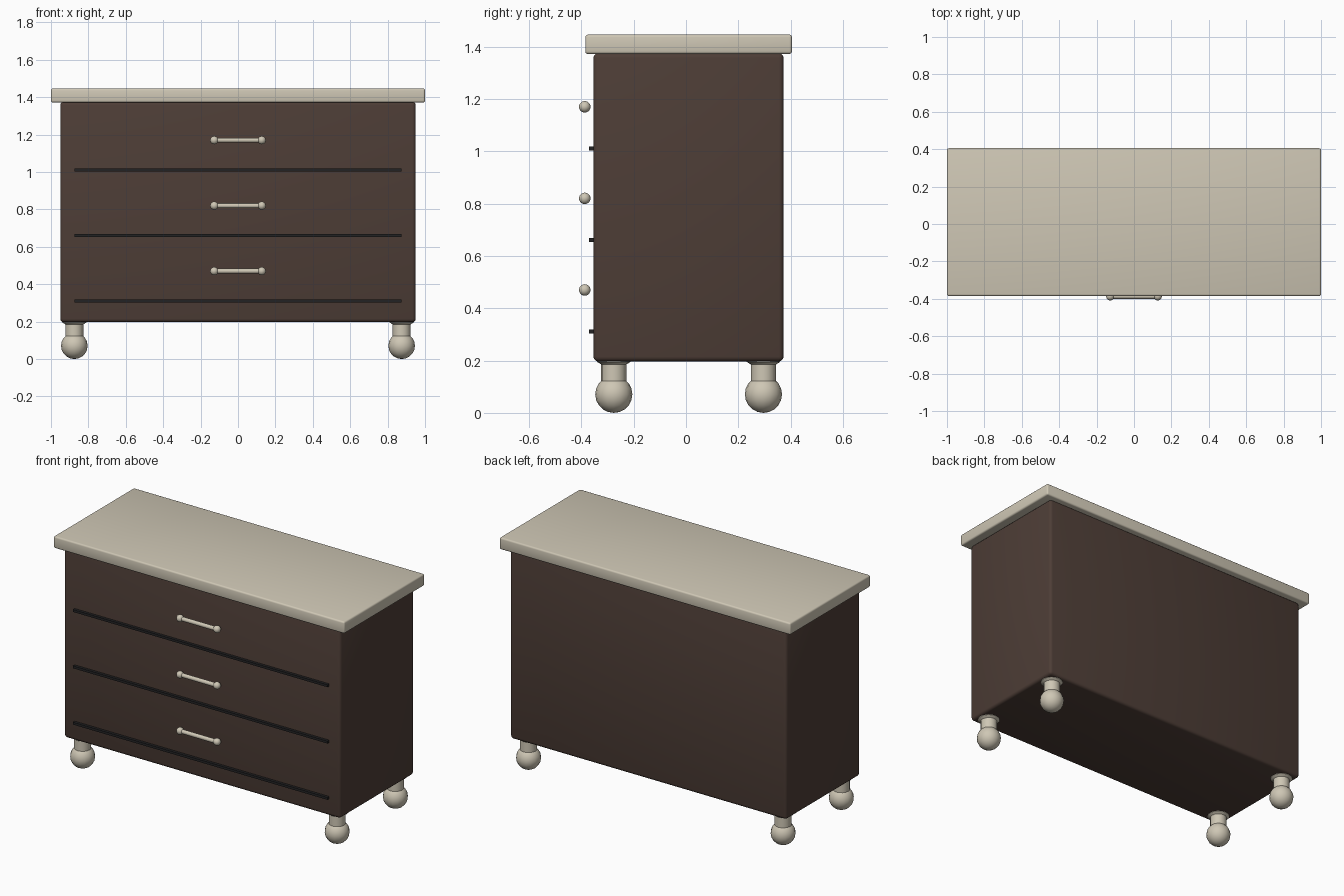
import bpy, bmesh, math

if "Cube" in bpy.data.objects:
    bpy.data.objects.remove(bpy.data.objects["Cube"])

def material(name, color):
    m = bpy.data.materials.new(name)
    m.diffuse_color = (*color, 1)
    m.use_nodes = True
    m.node_tree.nodes["Principled BSDF"].inputs["Base Color"].default_value = m.diffuse_color
    return m

BROWN = material("dark_wood", (0.075, 0.047, 0.037))
CREAM = material("cream", (0.62, 0.57, 0.46))
BLACK = material("groove_black", (0.016, 0.016, 0.017))

def finish(bm, name, mat, angle=40):
    bmesh.ops.recalc_face_normals(bm, faces=bm.faces)
    me = bpy.data.meshes.new(name)
    bm.to_mesh(me)
    bm.free()
    me.materials.append(mat)
    ob = bpy.data.objects.new(name, me)
    bpy.context.collection.objects.link(ob)
    bpy.ops.object.select_all(action='DESELECT')
    bpy.context.view_layer.objects.active = ob
    ob.select_set(True)
    bpy.ops.object.shade_smooth_by_angle(angle=math.radians(angle))
    return ob

def box(name, lo, hi, mat, bevel=0):
    bm = bmesh.new()
    bmesh.ops.create_cube(bm, size=1)
    for v in bm.verts:
        v.co = [l + (c + 0.5) * (h - l) for c, l, h in zip(v.co, lo, hi)]
    if bevel:
        bmesh.ops.bevel(bm, geom=bm.edges[:], offset=bevel, segments=3,
                        profile=0.5, affect='EDGES')
    return finish(bm, name, mat)

def lathe(name, profile, loc, mat, axis='Z', steps=16):
    """Spin a closed (radius, height) profile around an axis."""
    bm = bmesh.new()
    verts = [bm.verts.new((r, 0, z)) for r, z in profile]
    edges = [bm.edges.new(p) for p in zip(verts, verts[1:])]
    bmesh.ops.spin(bm, geom=verts + edges, cent=(0, 0, 0), axis=(0, 0, 1),
                   angle=math.tau, steps=steps)
    bmesh.ops.remove_doubles(bm, verts=bm.verts, dist=1e-5)
    ob = finish(bm, name, mat, 50)
    ob.location = loc
    if axis == 'X':
        ob.rotation_euler = (0, math.pi / 2, 0)
    return ob

def ball(r, z, n):
    return [(r * math.sin(math.pi * i / n), z - r * math.cos(math.pi * i / n))
            for i in range(n + 1)]

# Cabinet and overhanging top
box("cabinet_body", (-0.95, -0.354, 0.197), (0.95, 0.373, 1.375), BROWN, 0.018)
box("table_top", (-1, -0.385, 1.372), (1, 0.405, 1.446), CREAM, 0.01)

# Drawer gap strips and handles
for i in range(3):
    dz = -0.35 * i
    box(f"drawer_gap_{i}", (-0.875, -0.371, 1.003 + dz),
        (0.875, -0.345, 1.018 + dz), BLACK)
    at = (0, -0.387, 1.17 + dz)
    lathe(f"handle_bar_{i}", [(0, -0.125), (0.013, -0.125), (0.013, 0.125), (0, 0.125)],
          at, CREAM, 'X')
    for s in (-1, 1):
        lathe(f"handle_knob_{i}_{s}", ball(0.022, 0, 10),
              (s * 0.127, at[1], at[2]), CREAM)

# Turned feet: ball, neck and flared collar
neck = [(0, 0.1), (0.048, 0.1), (0.048, 0.185), (0.064, 0.195), (0.064, 0.203), (0, 0.203)]
for x in (-0.875, 0.875):
    for side, y in (("front", -0.276), ("back", 0.296)):
        lathe(f"{side}_foot_ball_{x}", ball(0.071, 0.071, 10), (x, y, 0), CREAM)
        lathe(f"{side}_foot_neck_{x}", neck, (x, y, 0), CREAM)
